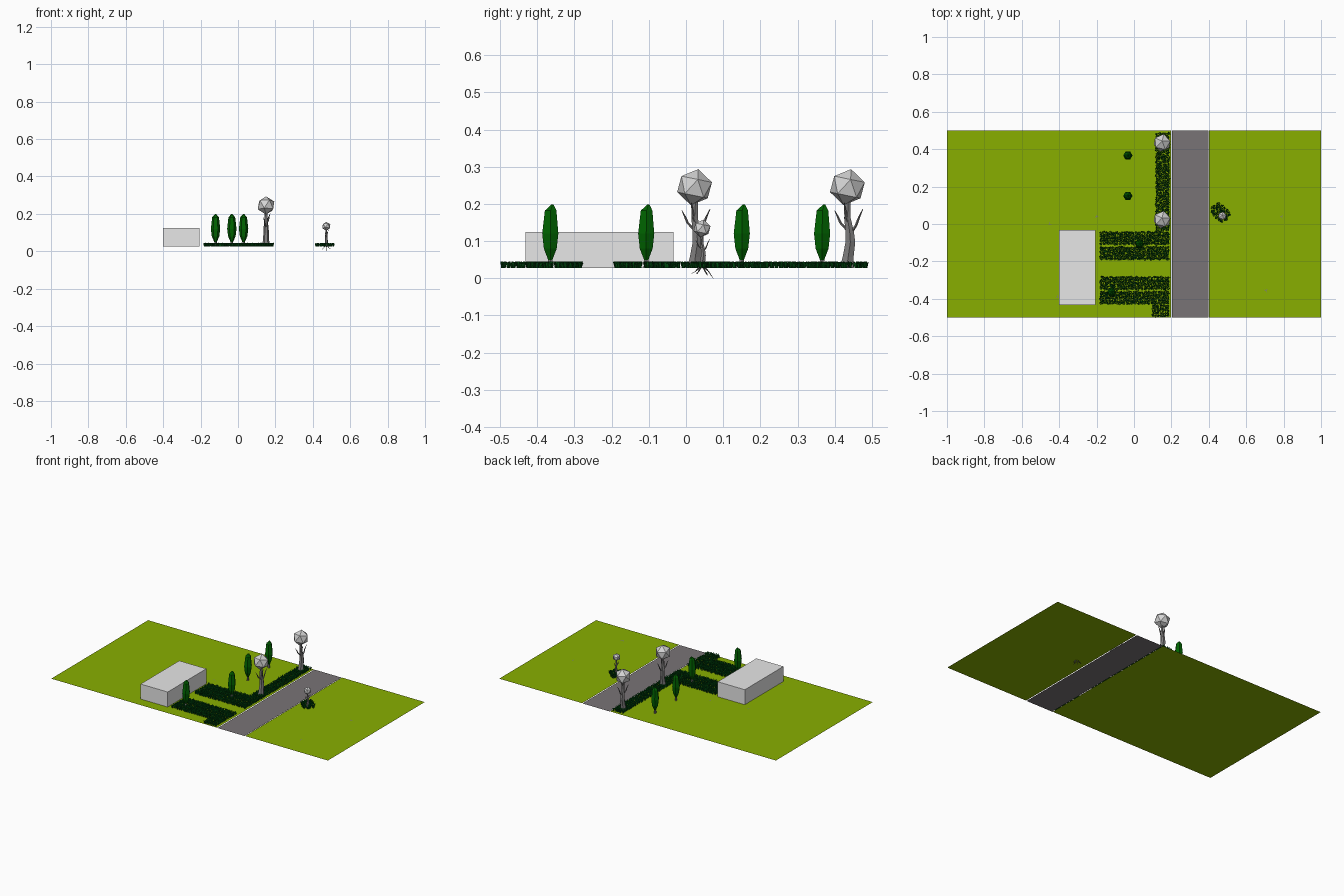
import bpy, bmesh, math, random
from mathutils import Vector, Matrix

if "Cube" in bpy.data.objects:
    bpy.data.objects.remove(bpy.data.objects["Cube"])

random.seed(4)
GZ = 0.026  # lawn height


def mat(name, rgb):
    m = bpy.data.materials.new(name)
    m.diffuse_color = (*rgb, 1)
    m.use_nodes = True
    m.node_tree.nodes["Principled BSDF"].inputs["Base Color"].default_value = m.diffuse_color
    return m


LAWN = mat("lawn green", (0.25, 0.43, 0.0))
ASPHALT = mat("asphalt grey", (0.19, 0.175, 0.18))
WALL = mat("pale grey", (0.8, 0.8, 0.8))
CROWN = mat("crown grey", (0.66, 0.66, 0.66))
BARK = mat("bark grey", (0.21, 0.205, 0.205))
HEDGE = mat("hedge green", (0.0, 0.09, 0.006))
LEAF = mat("cypress green", (0.0, 0.125, 0.0))


def finish(name, bm, *mats):
    me = bpy.data.meshes.new(name)
    bm.to_mesh(me)
    bm.free()
    for m in mats:
        me.materials.append(m)
    ob = bpy.data.objects.new(name, me)
    bpy.context.collection.objects.link(ob)
    return ob


def box(name, m, x0, x1, y0, y1, z0, z1):
    bm = bmesh.new()
    bmesh.ops.create_cube(bm, size=1)
    for v in bm.verts:
        v.co = ((x0 + x1) / 2 + v.co.x * (x1 - x0), (y0 + y1) / 2 + v.co.y * (y1 - y0),
                (z0 + z1) / 2 + v.co.z * (z1 - z0))
    return finish(name, bm, m)


def sheet(name, m, x0, x1, y0, y1, z):
    bm = bmesh.new()
    bm.faces.new([bm.verts.new(c) for c in ((x0, y0, z), (x1, y0, z), (x1, y1, z), (x0, y1, z))])
    return finish(name, bm, m)


def tube(bm, path, sides=6, mi=0):
    """Tapered tube through (x, y, z, radius) stations."""
    rings = []
    for x, y, z, r in path:
        rings.append([bm.verts.new((x + r * math.cos(a), y + r * math.sin(a), z))
                      for a in (math.tau * i / sides for i in range(sides))])
    for a, b in zip(rings, rings[1:]):
        for i in range(sides):
            j = (i + 1) % sides
            bm.faces.new((a[i], a[j], b[j], b[i])).material_index = mi
    bm.faces.new(rings[0][::-1]).material_index = mi
    bm.faces.new(rings[-1]).material_index = mi


# Ground and road
sheet("lawn_left", LAWN, -1, 0.199, -0.5, 0.5, GZ)
sheet("lawn_right", LAWN, 0.401, 1, -0.5, 0.5, GZ)
sheet("road", ASPHALT, 0.203, 0.397, -0.5, 0.5, 0.025)

# House block
box("house", WALL, -0.402, -0.206, -0.432, -0.033, GZ + 0.001, 0.125)

# Cypress trees
for i, (x, y) in enumerate(((-0.12, -0.365), (0.03, -0.107), (-0.033, 0.15), (-0.033, 0.366))):
    bm = bmesh.new()
    tube(bm, [(0, 0, GZ + 0.001, 0.008), (0, 0, 0.06, 0.006)], 6, 1)
    tube(bm, [(0, 0, 0.048, 0.006), (0, 0, 0.08, 0.02), (0, 0, 0.12, 0.025),
              (0, 0.001, 0.182, 0.018), (0, 0.006, 0.199, 0.003)], 6)
    bmesh.ops.translate(bm, verts=bm.verts, vec=(x, y, 0))
    finish(f"cypress_{i}", bm, LEAF, BARK)


# Round-crowned trees: wavy trunk, bare branches, faceted crown
def round_tree(name, x, y, s):
    bm = bmesh.new()
    tube(bm, [(0, -0.002, 0, 0.021), (0, 0.002, 0.03, 0.017), (0.001, 0.008, 0.07, 0.015),
              (0, 0.006, 0.1, 0.013), (0, 0.0, 0.135, 0.010), (0, 0.003, 0.19, 0.007)])
    for dx, dy, z, h in ((0.012, 0.042, 0.085, 0.075), (-0.014, -0.034, 0.1, 0.055),
                         (0.022, -0.008, 0.115, 0.06)):
        tube(bm, [(0, 0.003, z, 0.006), (dx * .55, dy * .55, z + h * .4, 0.004),
                  (dx * .7, dy * .75, z + h * .7, 0.003), (dx, dy, z + h, 0.001)], 5)
    # Crown
    before = set(bm.faces)
    rot = Matrix.Rotation(-0.2, 4, 'X') @ Matrix.Rotation(0.1, 4, 'Z')
    bmesh.ops.create_icosphere(bm, subdivisions=1, radius=0.0495,
                               matrix=Matrix.Translation((0, 0, 0.218)) @ rot)
    for f in bm.faces:
        if f not in before:
            f.material_index = 1
    bmesh.ops.transform(bm, verts=bm.verts, matrix=Matrix.Translation((x, y, GZ + 0.001)) @ Matrix.Scale(s, 4))
    finish(name, bm, BARK, CROWN)


round_tree("street_tree_near", 0.15, 0.023, 1)
round_tree("street_tree_far", 0.15, 0.434, 1)
round_tree("small_tree", 0.472, 0.043, 0.49)

# Thin roots below the small tree
bm = bmesh.new()
for k in range(6):
    a = k * math.tau / 6 + 0.5
    c, s = math.cos(a), math.sin(a)
    z = 0.0 if k == 1 else 0.008 + 0.001 * k
    tube(bm, [(0.472 + c * .026, 0.043 + s * .03, z, 0.0006),
              (0.472 + c * .016, 0.043 + s * .018, 0.018, 0.0015),
              (0.472 + c * .005, 0.043 + s * .005, 0.032, 0.0035)], 4)
finish("small_tree_roots", bm, BARK)


# Hedges: tufts of arching leaf blades
def tuft(bm, x, y, h):
    for k in range(6):
        a = k * math.tau / 6 + random.uniform(-.5, .5)
        d = Vector((math.cos(a), math.sin(a), 0))
        w = Vector((-d.y, d.x, 0)) * 0.0025
        o = Vector((x, y, GZ + 0.001)) + d * random.uniform(0, .004)
        hh, r = h * random.uniform(.7, 1.05), random.uniform(.005, .009)
        mid = o + d * r * .5 + Vector((0, 0, hh * .85))
        tip = bm.verts.new(o + d * r + Vector((0, 0, hh * .9)))
        a0, a1 = bm.verts.new(o - w * .8), bm.verts.new(o + w * .8)
        b0, b1 = bm.verts.new(mid - w), bm.verts.new(mid + w)
        bm.faces.new((a0, a1, b1, b0))
        bm.faces.new((b0, b1, tip))


def hedge(name, x0, x1, y0, y1, keep=lambda x, y: True, step=0.0125):
    bm = bmesh.new()
    m = 0.007
    nx, ny = round((x1 - x0 - 2 * m) / step), round((y1 - y0 - 2 * m) / step)
    for i in range(nx + 1):
        for j in range(ny + 1):
            x = x0 + m + (x1 - x0 - 2 * m) * i / nx + random.uniform(-.003, .003)
            y = y0 + m + (y1 - y0 - 2 * m) * j / ny + random.uniform(-.003, .003)
            if keep(x, y):
                tuft(bm, x, y, 0.02)
    finish(name, bm, HEDGE)


for i, y in enumerate((-0.112, -0.192, -0.352, -0.43)):
    hedge(f"path_hedge_{i}", -0.183, 0.188, y, y + 0.072)
hedge("street_hedge_long", 0.115, 0.19, -0.04, 0.488)
hedge("street_hedge_short", 0.095, 0.19, -0.497, -0.432)
hedge("small_tree_bush", 0.41, 0.515, 0.005, 0.115,
      lambda x, y: abs((x - 0.46) + (y - 0.063)) < 0.05 and math.hypot(x - .46, y - .063) < 0.052)

# Small fallen twigs on the lawn
bm = bmesh.new()
for x, y in ((-0.45, 0.0), (-0.2, 0.04), (0.79, 0.04), (0.705, -0.355), (-0.41, -0.39)):
    for k in range(3):
        a = k * 2.1 + x
        d = Vector((math.cos(a), math.sin(a), 0)) * 0.014
        w = Vector((-d.y, d.x, 0)) * 0.15
        o = Vector((x, y, GZ + 0.0006))
        bm.faces.new([bm.verts.new(p) for p in (o - w, o + d, o + w)])
bmesh.ops.recalc_face_normals(bm, faces=bm.faces)
finish("twigs", bm, BARK)
